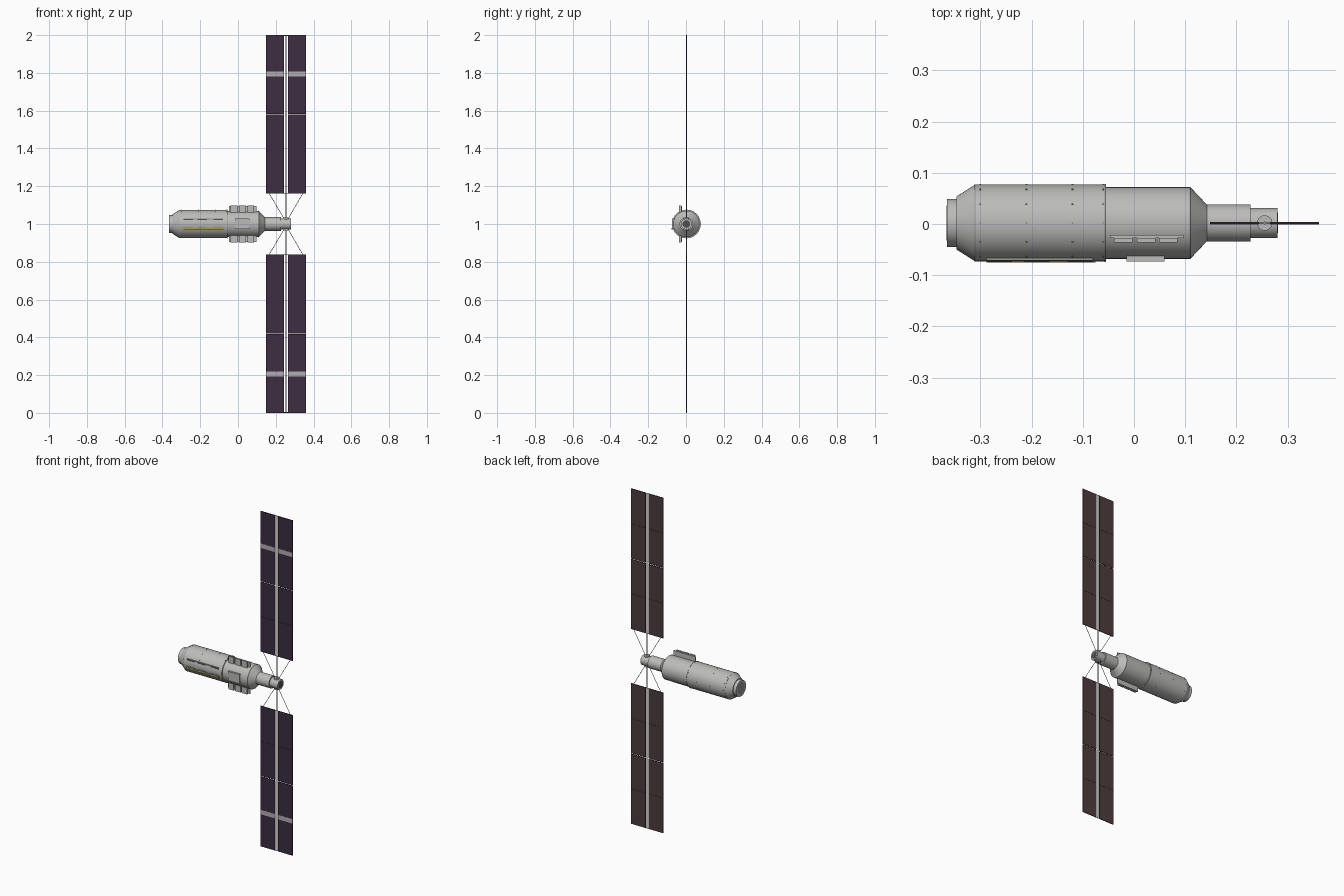
import bpy
import bmesh
import math
from mathutils import Vector

if "Cube" in bpy.data.objects:
    bpy.data.objects.remove(bpy.data.objects["Cube"], do_unlink=True)


def material(name, r, g, b):
    m = bpy.data.materials.new(name)
    m.use_nodes = True
    m.diffuse_color = (r, g, b, 1)
    m.node_tree.nodes["Principled BSDF"].inputs["Base Color"].default_value = (r, g, b, 1)
    return m


HULL = material("hull grey", 0.5, 0.5, 0.49)
DARK = material("dark grey", 0.08, 0.08, 0.085)
TRIM = material("trim grey", 0.3, 0.3, 0.3)
GOLD = material("gold", 0.42, 0.3, 0.08)
CELL = material("solar purple", 0.045, 0.026, 0.055)
BACK = material("array back brown", 0.075, 0.045, 0.047)
BAND = material("array band grey", 0.45, 0.43, 0.45)

AXIS_Y, AXIS_Z = 0.002, 1.0
MAST_X = 0.255


def make_object(name, bm, *mats):
    bmesh.ops.recalc_face_normals(bm, faces=bm.faces)
    mesh = bpy.data.meshes.new(name)
    bm.to_mesh(mesh)
    bm.free()
    for m in mats:
        mesh.materials.append(m)
    ob = bpy.data.objects.new(name, mesh)
    bpy.context.collection.objects.link(ob)
    return ob


def smooth(ob):
    bpy.ops.object.select_all(action="DESELECT")
    ob.select_set(True)
    bpy.context.view_layer.objects.active = ob
    bpy.ops.object.shade_smooth_by_angle(angle=math.radians(30))


def box(name, x, y, z, *mats):
    """Box from three (low, high) ranges."""
    bm = bmesh.new()
    bmesh.ops.create_cube(bm, size=1)
    for v in bm.verts:
        v.co = [lo + (c + 0.5) * (hi - lo) for c, (lo, hi) in zip(v.co, (x, y, z))]
    return make_object(name, bm, *mats)


def rod(name, a, b, radius, mat, sides=8):
    """Cylinder between two points."""
    a, b = Vector(a), Vector(b)
    bm = bmesh.new()
    bmesh.ops.create_cone(bm, cap_ends=True, segments=sides, radius1=radius,
                          radius2=radius, depth=(b - a).length)
    ob = make_object(name, bm, mat)
    ob.rotation_mode = "QUATERNION"
    ob.rotation_quaternion = (b - a).to_track_quat("Z", "Y")
    ob.location = (a + b) / 2
    smooth(ob)
    return ob


def lathe(name, profile, mat, sides=48):
    """Turn an (x, radius) profile about the long axis."""
    bm = bmesh.new()
    rings = []
    for x, r in profile:
        angles = [2 * math.pi * i / sides for i in range(sides)]
        rings.append([bm.verts.new((x, AXIS_Y + r * math.cos(t), AXIS_Z + r * math.sin(t)))
                      for t in angles])
    for p, q in zip(rings, rings[1:]):
        for i in range(sides):
            j = (i + 1) % sides
            bm.faces.new((p[i], p[j], q[j], q[i]))
    bm.faces.new(rings[0])
    bm.faces.new(rings[-1])
    ob = make_object(name, bm, mat)
    smooth(ob)
    return ob


# Pressure hull, stepping down from the wide aft section to the narrow neck
lathe("hull", [(-0.365, 0.047), (-0.346, 0.047), (-0.346, 0.052), (-0.31, 0.075),
               (-0.055, 0.075), (-0.055, 0.07), (0.11, 0.07), (0.142, 0.036),
               (0.227, 0.036), (0.227, 0.029), (0.28, 0.029)], HULL)
for x, r in ((-0.31, 0.0752), (-0.057, 0.0758), (0.109, 0.0702)):
    lathe("hull_seam", [(x - 0.001, r), (x + 0.001, r)], TRIM)
lathe("aft_hatch", [(-0.3655, 0.034), (-0.364, 0.034)], TRIM)
lathe("forward_hatch", [(0.279, 0.02), (0.281, 0.02)], DARK)

# Small fittings around the wide hull
for x in (-0.3, -0.21, -0.12, -0.06):
    for k in range(-2, 6):
        t = math.radians(30 * k)
        out = Vector((0, math.cos(t), math.sin(t)))
        c = Vector((x, AXIS_Y, AXIS_Z))
        rod("hull_fitting", c + out * 0.073, c + out * 0.0765, 0.002, TRIM, 6)

# Rails along the front of the wide hull
box("gold_rail", (-0.288, -0.075), (-0.0755, -0.066), (0.971, 0.98), GOLD)
for x in (-0.288, -0.215, -0.13):
    box("lower_rail_block", (x, x + 0.05), (-0.0745, -0.066), (0.98, 0.986), TRIM)
box("upper_rail", (-0.288, -0.08), (-0.0715, -0.06), (1.024, 1.03), TRIM)
for x in (-0.288, -0.215, -0.13):
    box("upper_rail_block", (x, x + 0.05), (-0.0725, -0.06), (1.021, 1.026), DARK)

# Front equipment cover
box("front_cover", (-0.015, 0.06), (-0.073, -0.06), (0.973, 1.028), HULL)

# Radiator wings above and below, each with three tiles
for s, side in ((1, "upper"), (-1, "lower")):
    def span(lo, hi):
        return tuple(sorted((AXIS_Z + s * lo, AXIS_Z + s * hi)))
    box(side + "_radiator", (-0.047, 0.098), (-0.027, -0.021), span(0.055, 0.095), HULL)
    for x in (-0.039, 0.006, 0.049):
        box(side + "_radiator_tile", (x, x + 0.036), (-0.036, -0.027), span(0.06, 0.098), HULL)

# Hub that carries the arrays
rod("array_hub", (MAST_X, AXIS_Y, 0.966), (MAST_X, AXIS_Y, 1.034), 0.015, HULL, 24)

# Solar arrays: mast, stays and two blankets of four segments on each side
blankets = ((0.148, 0.244), (0.265, 0.361))
for s, side in ((1, "upper"), (-1, "lower")):
    rod(side + "_mast", (MAST_X, AXIS_Y, 1 + s * 0.03), (MAST_X, AXIS_Y, 1 + s), 0.003, TRIM)
    for x in (0.163, 0.345):
        rod(side + "_stay", (MAST_X + (x - MAST_X) * 0.1, AXIS_Y, 1 + s * 0.025),
            (x, AXIS_Y, 1 + s * 0.165), 0.0013, DARK, 6)
    for x in blankets:
        step = (1.0 - 0.162) / 4
        for k in range(4):
            lo = 0.162 + k * step + (0.002 if k == 2 else 0.0004 if k else 0)
            hi = 0.162 + (k + 1) * step - (0.002 if k == 1 else 0.0004 if k < 3 else 0)
            z = sorted((1 + s * lo, 1 + s * hi))
            panel = box(side + "_array_panel", x, (0, 0.004), z, CELL, BACK)
            for f in panel.data.polygons:
                f.material_index = 1 if f.normal.y > 0.5 else 0
        # Pale band across the front
        box(side + "_array_band", x, (-0.001, 0.0005),
            sorted((1 + s * 0.781, 1 + s * 0.808)), BAND)
    # Bars joining the two blankets at both ends
    for h in (0.163, 0.998):
        rod(side + "_spreader", (0.148, AXIS_Y, 1 + s * h), (0.361, AXIS_Y, 1 + s * h),
            0.0015, DARK, 6)
